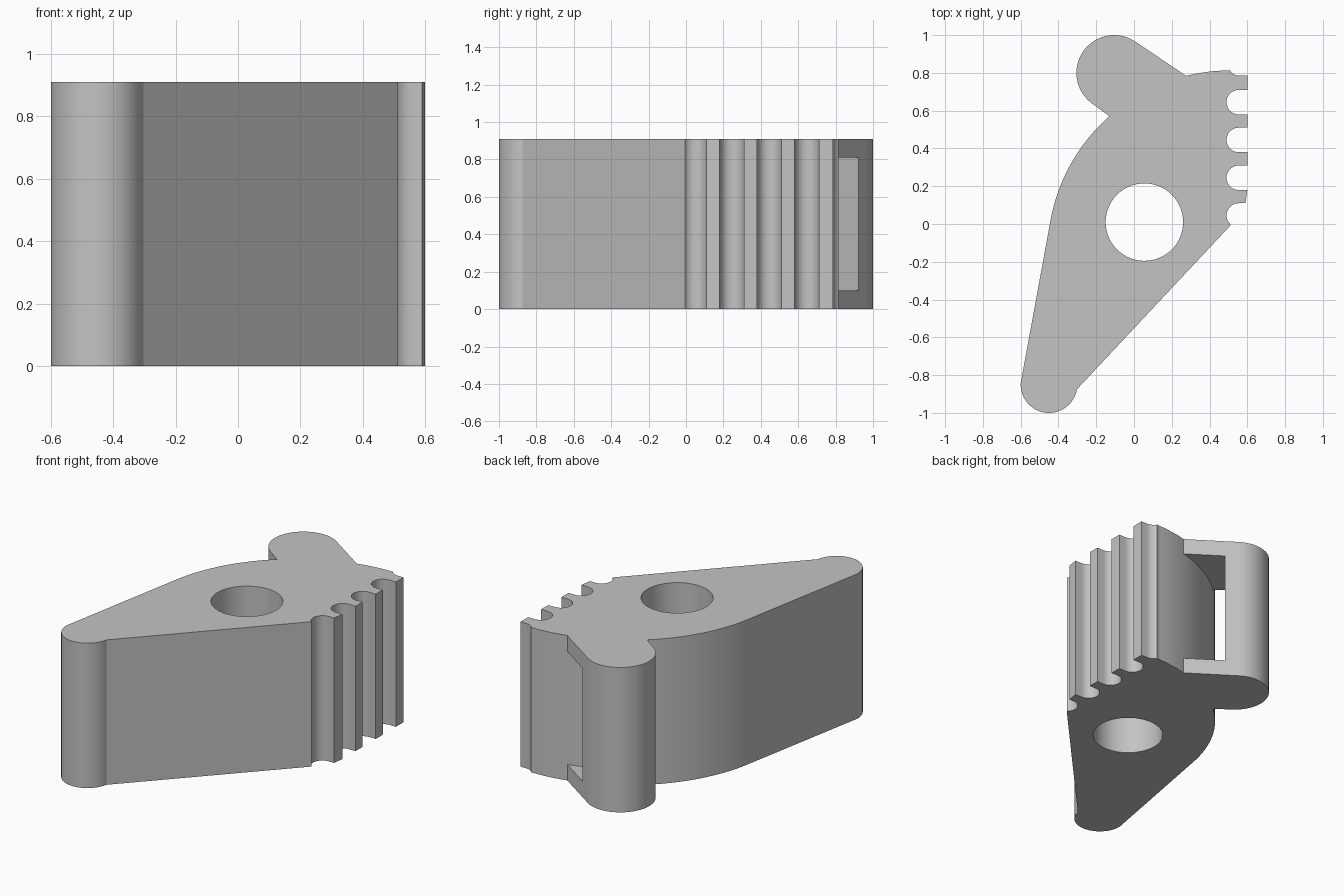
import bpy, bmesh
from math import radians, cos, sin

HEIGHT = 0.91
FLANGE = 0.10

cube = bpy.data.objects.get("Cube")
if cube:
    bpy.data.objects.remove(cube, do_unlink=True)

grey = bpy.data.materials.new("plain grey")
grey.use_nodes = True
colour = (0.55, 0.55, 0.55, 1)
grey.diffuse_color = colour
grey.node_tree.nodes["Principled BSDF"].inputs["Base Color"].default_value = colour


def arc(cx, cy, r, start, end, steps):
    """Points along a circular arc, angles in degrees."""
    angles = [radians(start + (end - start) * i / steps) for i in range(steps + 1)]
    return [(cx + r * cos(a), cy + r * sin(a)) for a in angles]


def prism(name, outline, z0, z1):
    """Extrude a closed flat outline between two heights."""
    bm = bmesh.new()
    base = bm.faces.new([bm.verts.new((x, y, z0)) for x, y in outline])
    new = bmesh.ops.extrude_face_region(bm, geom=[base], use_keep_orig=True)["geom"]
    bmesh.ops.translate(bm, vec=(0, 0, z1 - z0),
                        verts=[v for v in new if isinstance(v, bmesh.types.BMVert)])
    bmesh.ops.recalc_face_normals(bm, faces=bm.faces)
    mesh = bpy.data.meshes.new(name)
    bm.to_mesh(mesh)
    bm.free()
    mesh.materials.append(grey)
    obj = bpy.data.objects.new(name, mesh)
    bpy.context.collection.objects.link(obj)
    return obj


def cut(target, cutter):
    """Subtract the cutter, then remove it."""
    mod = target.modifiers.new("cut", "BOOLEAN")
    mod.operation = "DIFFERENCE"
    mod.solver = "EXACT"
    mod.object = cutter
    bpy.context.view_layer.objects.active = target
    bpy.ops.object.modifier_apply(modifier=mod.name)
    bpy.data.objects.remove(cutter, do_unlink=True)


# Large body curve, shared by the outline and the slot
def body_curve(start, end, steps):
    return arc(0.51, -0.155, 0.968, start, end, steps)


NOTCH_LEFT, NOTCH_BACK = 131.4, 104.0

# Outline, clockwise: tail, curved flank, knob, back edge
outline = arc(-0.45, -0.85, 0.15, -9.6, -183, 32)
outline += body_curve(171, NOTCH_LEFT, 24)
outline += arc(-0.105, 0.80, 0.20, 235, 55, 36)
outline += body_curve(NOTCH_BACK, 90.5, 8)

# Toothed edge: part groove, three full grooves, last open groove
outline += arc(0.56, 0.85, 0.065, 213, 270, 8) + [(0.60, 0.785)]
for y in (0.645, 0.445, 0.245):
    outline += [(0.60, y + 0.065)] + arc(0.555, y, 0.065, 90, 270, 18) + [(0.60, y - 0.065)]
outline += [(0.59, 0.11)] + arc(0.555, 0.045, 0.065, 90, 230, 14)

lever = prism("toothed_lever", outline, 0, HEIGHT)

# Round pivot hole
cut(lever, prism("pivot_hole_cutter", arc(0.055, 0.01, 0.205, 0, 354.375, 63), -0.1, HEIGHT + 0.1))

# Slot between the body curve and the knob post, leaving two flanges
slot = body_curve(NOTCH_LEFT, NOTCH_BACK, 18)
slot += [(0.30, 0.95), (0.124, 0.98), (-0.241, 0.57), (-0.20, 0.54)]
cut(lever, prism("slot_cutter", slot, FLANGE, HEIGHT - FLANGE))

bpy.ops.object.select_all(action="DESELECT")
lever.select_set(True)
bpy.context.view_layer.objects.active = lever
bpy.ops.object.shade_smooth_by_angle(angle=radians(25))
